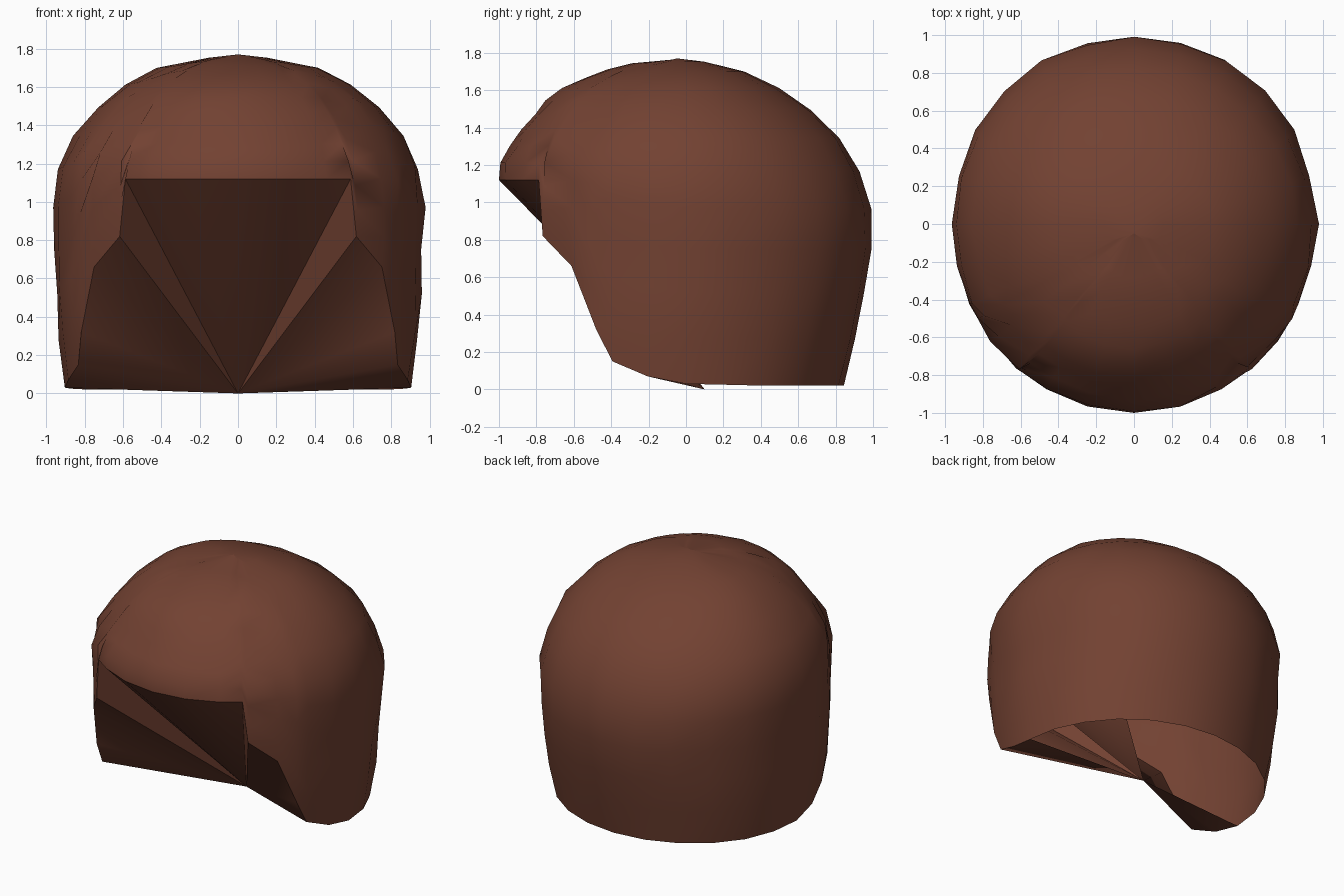
import bpy, math, random

if "Cube" in bpy.data.objects:
    bpy.data.objects.remove(bpy.data.objects["Cube"])

random.seed(4)
brown = bpy.data.materials.new("dark_brown")
brown.diffuse_color = (0.17, 0.054, 0.032, 1)
brown.use_nodes = True
brown.node_tree.nodes["Principled BSDF"].inputs["Base Color"].default_value = brown.diffuse_color

# Height, half width, front reach, back reach
PROFILE = [
    (0.00, 0.90, 0.90, 0.84), (0.15, 0.92, 0.93, 0.87), (0.32, 0.945, 0.96, 0.92),
    (0.50, 0.95, 0.98, 0.96), (0.72, 0.955, 1.00, 1.00), (0.97, 0.97, 1.00, 0.99),
    (1.12, 0.955, 1.00, 0.94), (1.23, 0.93, 0.99, 0.90), (1.30, 0.89, 0.94, 0.85),
    (1.42, 0.80, 0.855, 0.76), (1.55, 0.68, 0.74, 0.60), (1.63, 0.56, 0.63, 0.46),
    (1.70, 0.42, 0.46, 0.31), (1.745, 0.22, 0.28, 0.14), (1.77, 0.0, 0.0, 0.0)]

# Angle from the front and height of the lower rim, with a notch at the temple
RIM = [(0, 1.12), (15, 1.12), (29, 1.12), (38, 1.12), (40, 0.82), (52, 0.66),
       (60, 0.32), (65, 0.15), (77, 0.07), (90, 0.03), (105, 0.025), (120, 0.02),
       (135, 0.02), (150, 0.02), (165, 0.02), (180, 0.02)]
APEX = (0, 0.1, 0)
ROWS = 11


def point(deg, z, wobble=0.0):
    for a, b in zip(PROFILE, PROFILE[1:]):
        if z <= b[0]:
            break
    t = min(1, (z - a[0]) / (b[0] - a[0]))
    w, f, r = (a[i] + (b[i] - a[i]) * t for i in (1, 2, 3))
    k = 1 + random.uniform(-wobble, wobble)
    c = math.cos(math.radians(deg))
    return (w * k * math.sin(math.radians(deg)), -(f if c > 0 else r) * k * c, z)


def make(name, verts, faces, angle):
    me = bpy.data.meshes.new(name)
    me.from_pydata(verts, [], faces)
    me.materials.append(brown)
    ob = bpy.data.objects.new(name, me)
    bpy.context.collection.objects.link(ob)
    bpy.ops.object.select_all(action='DESELECT')
    ob.select_set(True)
    bpy.context.view_layer.objects.active = ob
    bpy.ops.object.shade_smooth_by_angle(angle=math.radians(angle))


# Hair cap: columns rising from the rim to the crown
columns = [(-a, z) for a, z in RIM[-2:0:-1]] + RIM
n = len(columns)
verts = []
for deg, low in columns:
    for i in range(ROWS):
        z = low + (1.77 - low) * math.sin(i / ROWS * math.pi / 2)
        verts.append(point(deg, z, 0.012 if i else 0))
crown = len(verts)
verts.append((0, -0.05, 1.77))
faces = []
for c in range(n):
    a, b = c * ROWS, (c + 1) % n * ROWS
    for i in range(ROWS - 1):
        faces.append((a + i, b + i, b + i + 1, a + i + 1))
    faces.append((a + ROWS - 1, b + ROWS - 1, crown))
make("hair_cap", verts, faces, 60)

# Front lining: fan from the rim of the face opening to one low inner point
rim = [point(d, z) for d, z in columns if abs(d) <= 90]
fan = [(len(rim), i + 1, i) for i in range(len(rim) - 1)]
make("face_opening_lining", rim + [APEX], [f[::-1] for f in fan], 50)
